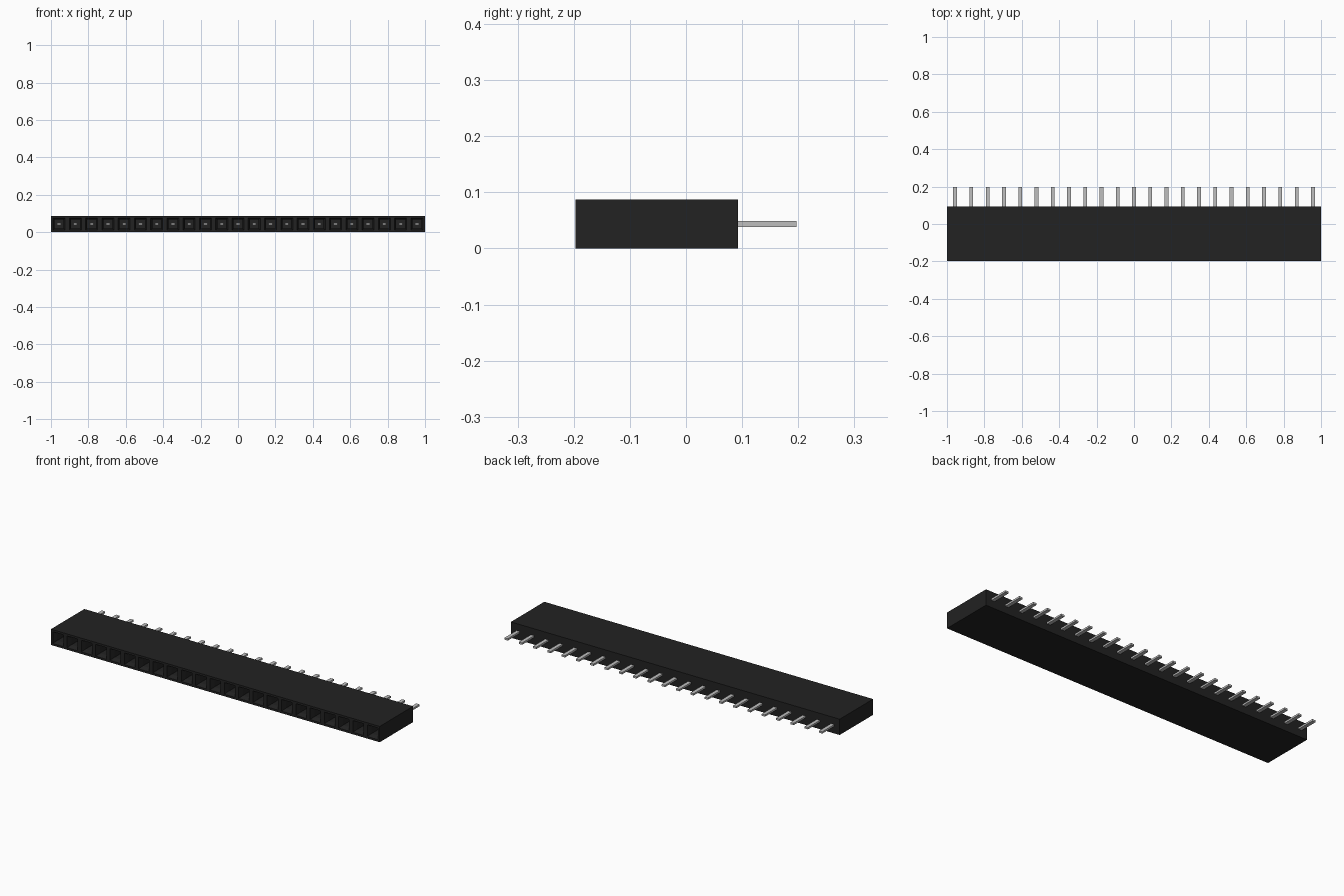
import bpy, bmesh
from mathutils import Vector

if "Cube" in bpy.data.objects:
    bpy.data.objects.remove(bpy.data.objects["Cube"], do_unlink=True)

COUNT = 23
PITCH = 2 / COUNT
HEIGHT = PITCH
FRONT, BACK, TIP = -0.197, 0.093, 0.197


def material(name, value):
    mat = bpy.data.materials.new(name)
    mat.use_nodes = True
    colour = (value, value, value, 1)
    mat.diffuse_color = colour
    mat.node_tree.nodes["Principled BSDF"].inputs["Base Color"].default_value = colour
    return mat


def add_box(bm, low, high):
    low, high = Vector(low), Vector(high)
    verts = bmesh.ops.create_cube(bm, size=1)["verts"]
    bmesh.ops.scale(bm, vec=high - low, verts=verts)
    bmesh.ops.translate(bm, vec=(low + high) / 2, verts=verts)


def finish(bm, name, mat):
    mesh = bpy.data.meshes.new(name)
    bm.to_mesh(mesh)
    bm.free()
    mesh.materials.append(mat)
    obj = bpy.data.objects.new(name, mesh)
    bpy.context.collection.objects.link(obj)
    return obj


black = material("black plastic", 0.016)
silver = material("silver metal", 0.52)

# Housing: one block divided into equal cells
bm = bmesh.new()
add_box(bm, (-1, FRONT, 0), (1, BACK, HEIGHT))
for i in range(1, COUNT):
    bmesh.ops.bisect_plane(bm, geom=bm.verts[:] + bm.edges[:] + bm.faces[:],
                           plane_co=(-1 + i * PITCH, 0, 0), plane_no=(1, 0, 0))
bm.normal_update()

# Sockets: tapered mouth, then a straight square hole
cells = [f for f in bm.faces if f.normal.y < -0.9]
bmesh.ops.inset_individual(bm, faces=cells, thickness=0.016)
bmesh.ops.inset_individual(bm, faces=cells, thickness=0.012, depth=-0.025)
floors = bmesh.ops.extrude_discrete_faces(bm, faces=cells)["faces"]
bmesh.ops.translate(bm, vec=(0, 0.12, 0), verts=[v for f in floors for v in f.verts])
finish(bm, "housing", black)

# Pins: flat blades running from inside each socket out of the back
bm = bmesh.new()
for i in range(COUNT):
    x = -1 + (i + 0.5) * PITCH
    add_box(bm, (x - 0.01, -0.13, HEIGHT / 2 - 0.005),
            (x + 0.01, TIP, HEIGHT / 2 + 0.005))
finish(bm, "contact_pins", silver)
